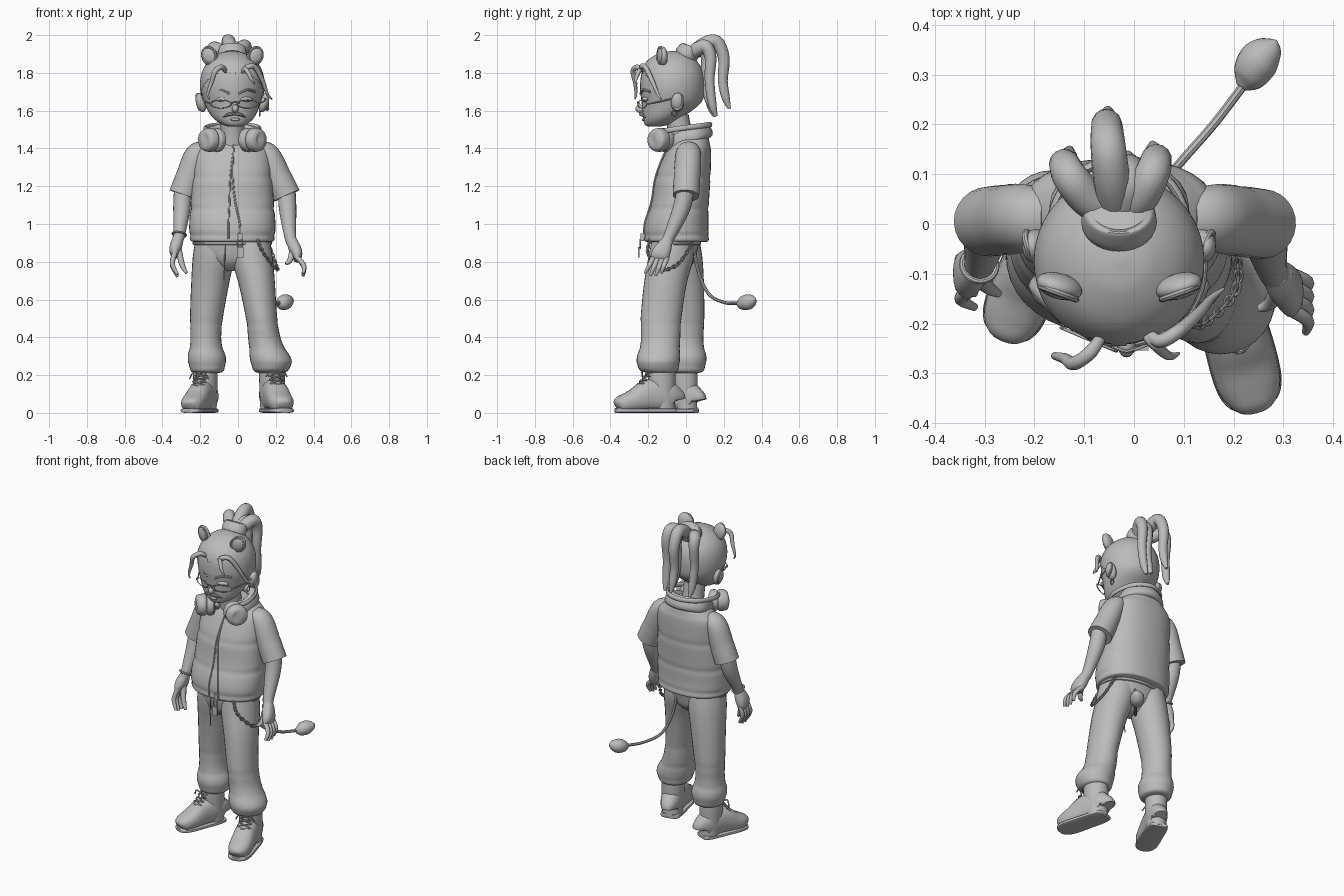
import bpy, bmesh, math
from mathutils import Vector

if "Cube" in bpy.data.objects:
    bpy.data.objects.remove(bpy.data.objects["Cube"], do_unlink=True)

clay = bpy.data.materials.new("plain_grey")
clay.use_nodes = True
clay.diffuse_color = (.5, .5, .5, 1)
clay.node_tree.nodes["Principled BSDF"].inputs["Base Color"].default_value = (.5, .5, .5, 1)
parts = []
SIDES = (("right", -1), ("left", 1))
MID = -.03  # the body's own centre line


def register(obj, name):
    obj.name = obj.data.name = name
    obj.data.materials.append(clay)
    parts.append(obj)
    return obj


def spline(stations, steps):
    """Smooth interpolation through stations of x, y, z and one or two radii."""
    keys = [Vector(s if len(s) == 5 else (*s, s[-1])) for s in stations]
    keys = [keys[0]] + keys + [keys[-1]]
    out = []
    for a, b, c, d in zip(keys, keys[1:], keys[2:], keys[3:]):
        for k in range(steps):
            t = k / steps
            out.append(b + (c - a) * (t / 2) + (a * 2 - b * 5 + c * 4 - d) * (t * t / 2)
                       + (b * 3 - a - c * 3 + d) * (t ** 3 / 2))
    return out + [keys[-1]]


def loft(name, stations, steps=5, sides=20, flat=False, up="X", power=2, pinch=(), depth=.022):
    """Skin of elliptical rings; flat rings stay level, others follow the path."""
    points = spline(stations, steps)
    centres = [Vector(p[:3]) for p in points]
    u = Vector((0, 0, 1)) if up == "Z" else Vector((1, 0, 0))
    bm = bmesh.new()
    rings = []
    for i, (p, c) in enumerate(zip(points, centres)):
        if flat:
            v = Vector((0, 1, 0))
        else:
            t = (centres[min(i + 1, len(centres) - 1)] - centres[max(i - 1, 0)]).normalized()
            u = (u - t * u.dot(t)).normalized()
            v = t.cross(u)
        fold = 1 - depth * sum(math.exp(-((c.z - h) / .015) ** 2) for h in pinch)
        ring = []
        for k in range(sides):
            angle = math.tau * k / sides
            co, si = math.cos(angle), math.sin(angle)
            a = math.copysign(abs(co) ** (2 / power), co) * max(p[3], .002) * fold
            b = math.copysign(abs(si) ** (2 / power), si) * max(p[4], .002) * fold
            ring.append(bm.verts.new(c + u * a + v * b))
        rings.append(ring)
    for low, high in zip(rings, rings[1:]):
        for k in range(sides):
            n = (k + 1) % sides
            bm.faces.new((low[k], low[n], high[n], high[k]))
    bm.faces.new(rings[0])
    bm.faces.new(rings[-1])
    bmesh.ops.recalc_face_normals(bm, faces=bm.faces)
    mesh = bpy.data.meshes.new(name)
    bm.to_mesh(mesh)
    bm.free()
    obj = bpy.data.objects.new(name, mesh)
    bpy.context.collection.objects.link(obj)
    return register(obj, name)


def tube(name, points, radius, **options):
    return loft(name, [(*p, radius) for p in points], sides=8, **options)


def blob(name, centre, size, turn=(0, 0, 0)):
    bpy.ops.mesh.primitive_uv_sphere_add(segments=20, ring_count=12, location=centre, rotation=turn)
    bpy.context.object.scale = size
    return register(bpy.context.object, name)


def ring(name, centre, major, minor, turn=(0, 0, 0), size=(1, 1, 1)):
    bpy.ops.mesh.primitive_torus_add(major_radius=major, minor_radius=minor, major_segments=24,
                                     minor_segments=8, location=centre, rotation=turn)
    bpy.context.object.scale = size
    return register(bpy.context.object, name)


def plate(name, centre, size):
    bpy.ops.mesh.primitive_cube_add(size=1, location=centre)
    bpy.context.object.scale = size
    return register(bpy.context.object, name)


# Head, hair cap with a cut hairline, neck
skull = [(-.02, -.17, 1.515, .03, .03), (-.02, -.15, 1.53, .07, .07), (-.025, -.12, 1.57, .115, .108),
         (MID, -.08, 1.64, .148, .155), (MID, -.075, 1.72, .165, .168), (MID, -.075, 1.8, .155, .16),
         (MID, -.075, 1.86, .118, .125), (MID, -.07, 1.9, .06, .065), (MID, -.07, 1.912, .005, .005)]
loft("head", skull, flat=True, sides=32)
cap = loft("hair_cap", [(x, y, z + .004, a + .006, b + .006) for x, y, z, a, b in skull],
           flat=True, sides=64, steps=8)
bm = bmesh.new()
bm.from_mesh(cap.data)
bare = []
for face in bm.faces:
    x, y, z = face.calc_center_median()
    hairline = 1.65 + max(-.07 - y, 0) * .95 - max(0, .035 - abs(x - MID)) if y < -.06 else 1.6
    if z < hairline:
        bare.append(face)
bmesh.ops.delete(bm, geom=bare, context="FACES")
bm.to_mesh(cap.data)
bm.free()
loft("neck", [(MID, -.01, 1.38, .075), (MID, -.03, 1.48, .064), (MID, -.05, 1.58, .064)], flat=True)

# Face, spectacles and both kinds of ears
blob("nose", (-.015, -.243, 1.61), (.018, .025, .022))
blob("lips", (-.015, -.222, 1.553), (.026, .012, .008))
tube("spectacle_bridge", [(-.04, -.247, 1.64), (-.015, -.256, 1.645), (.01, -.247, 1.64)], .004)
for side, s in SIDES:
    def at(x, y, z):
        return (-.02 + s * x, y, z)
    loft(f"{side}_moustache", [(*at(0, -.24, 1.583), .007), (*at(.03, -.238, 1.58), .009),
                               (*at(.06, -.215, 1.565), .003)], sides=8)
    blob(f"{side}_eye", at(.065, -.218, 1.66), (.034, .012, .013), (0, 0, s * .35))
    tube(f"{side}_eyebrow", [at(.025, -.24, 1.69), at(.07, -.226, 1.71), at(.11, -.19, 1.7)], .007)
    ring(f"{side}_spectacle_rim", at(.071, -.232, 1.635), .06, .004,
         (math.pi / 2, 0, s * .4), (1, .36, .8))
    tube(f"{side}_spectacle_arm", [at(.12, -.205, 1.635), at(.158, -.13, 1.65), at(.165, -.05, 1.67)], .004)
    blob(f"{side}_ear", (MID + s * .166, -.045, 1.643), (.027, .035, .052), (0, s * .25, 0))
    ring(f"{side}_ear_rim", (MID + s * .178, -.043, 1.646), .029, .007, (0, 1.4, s * -.3), (1.35, .95, 1))
    blob(f"{side}_bear_ear", (MID + s * .12, -.125, 1.888), (.046, .026, .055), (.1, s * .45, s * .35))
    ring(f"{side}_bear_ear_rim", (MID + s * .122, -.138, 1.893), .036, .007,
         (math.pi / 2, s * .45, s * .35), (1, 1.2, 1))
ring("earring", (.115, -.06, 1.585), .014, .003, (0, math.pi / 2, 0))

# Loose front locks
loft("right_lock", [(-.06, -.215, 1.8, .01), (-.085, -.255, 1.83, .014), (-.12, -.28, 1.81, .014),
                    (-.14, -.27, 1.75, .011), (-.16, -.265, 1.69, .007), (-.15, -.27, 1.66, .003)], sides=10)
loft("left_lock", [(.02, -.21, 1.8, .01), (.05, -.235, 1.83, .014), (.09, -.215, 1.83, .014),
                   (.13, -.18, 1.76, .012), (.155, -.15, 1.69, .008), (.18, -.13, 1.66, .003)], sides=10)
loft("short_lock", [(.02, -.215, 1.8, .01), (.04, -.24, 1.82, .012), (.07, -.265, 1.77, .009),
                    (.09, -.26, 1.74, .003)], sides=10)

# Ponytail of thick rolled strands held by a tie
loft("hair_tie", [(MID, -.005, 1.885, .072, .06), (MID, .005, 1.9, .076, .062), (MID, .025, 1.93, .07, .055),
                  (MID, .03, 1.94, .055, .045)], sides=28)


def strand(name, x, reach, peak, end):
    loft(name, [(MID + x * .2, .02, 1.89, .034), (MID + x * .6, reach * .45, peak - .015, .037),
                (MID + x * .9, reach * .8, peak, .035), (MID + x, reach, 1.88, .031),
                (MID + x, reach - .005, 1.76, .026), (MID + x * .95, reach + .01, end + .06, .022),
                (MID + x * .9, reach + .03, end, .008)], sides=14)


for label, x, reach, peak, end in (("middle", -.025, .2, 1.965, 1.61), ("right", -.11, .12, 1.93, 1.57),
                                   ("left", .075, .13, 1.94, 1.57), ("inner", .02, .11, 1.93, 1.6)):
    strand(f"{label}_strand", x, reach, peak, end)

# Padded vest, collar, zip
loft("vest", [(MID, -.05, .905, .205, .158), (MID, -.05, .92, .224, .172), (MID, -.05, 1, .228, .168),
              (MID, -.03, 1.12, .22, .152), (MID, -.015, 1.25, .21, .145), (MID, .012, 1.38, .198, .12),
              (MID, .025, 1.43, .16, .1), (MID, .03, 1.48, .095, .085)],
     flat=True, sides=40, steps=10, power=2.3, pinch=(.94, 1.08, 1.25))
collar = [(.07, -.09, 1.405), (.105, -.02, 1.45), (.1, .06, 1.48), (0, .108, 1.495)]
collar += [(-x, y, z) for x, y, z in collar[-2::-1]]
loft("collar", [(MID + x, y, z, .042, .028) for x, y, z in collar], up="Z", power=2.4)
for side, x in (("right", -.05), ("left", .01)):
    tube(f"{side}_zip_edge", [(-.022, -.065, 1.44), (-.025, -.11, 1.38), (-.03 + x * .2, -.161, 1.25),
                              (-.02 + x * .5, -.183, 1.12), (x, -.219, 1), (x, -.221, .92)], .005)
tube("drawstring", [(-.07, -.17, .92), (-.07, -.18, .82), (-.075, -.17, .7)], .003)
plate("zip_slider", (.01, -.232, .93), (.025, .018, .04))
ring("zip_ring", (.01, -.242, .895), .014, .004, (math.pi / 2, 0, 0), (1, 1.5, 1))
plate("zip_tag", (.012, -.25, .85), (.034, .009, .055))

# Headphones resting around the neck
band = [(.115, -.13, 1.49), (.145, -.04, 1.505), (.105, .08, 1.52), (0, .13, 1.527)]
band += [(-x, y, z) for x, y, z in band[-2::-1]]
loft("headphone_band", [(MID + x, y, z, .014, .009) for x, y, z in band], up="Z", sides=10)
for side, s in SIDES:
    def cup(x, y, r):
        return (MID + s * x, y, 1.445, r)
    loft(f"{side}_ear_cushion", [cup(.062, -.1, .045), cup(.07, -.105, .06), cup(.093, -.125, .062),
                                 cup(.102, -.133, .05)], up="Z", sides=28)
    loft(f"{side}_ear_cup", [cup(.1, -.13, .052), cup(.11, -.137, .063), cup(.138, -.155, .06),
                             cup(.15, -.165, .045), cup(.152, -.167, .01)], up="Z", sides=28)

# Hips, trousers and belt
loft("hips", [(MID, -.055, .75, .05, .05), (MID, -.055, .8, .13, .1), (MID, -.055, .87, .19, .118),
              (MID, -.05, .94, .2, .13)], flat=True, sides=28)
ring("belt", (MID, -.055, .9), .2, .012, size=(1, .64, 1))
loft("right_trouser_leg", [(-.125, -.04, .92, .1, .11), (-.13, -.03, .82, .11, .117),
                           (-.148, -.013, .68, .1, .108), (-.167, 0, .5, .087, .097),
                           (-.17, 0, .38, .082, .092), (-.165, 0, .29, .101, .108),
                           (-.163, 0, .225, .088, .095), (-.165, 0, .21, .06, .06)],
     flat=True, sides=28, steps=8, pinch=(.47, .34, .25))
loft("left_trouser_leg", [(.068, -.07, .92, .1, .11), (.074, -.08, .82, .11, .12),
                          (.1, -.11, .68, .096, .113), (.125, -.132, .5, .083, .108),
                          (.143, -.135, .38, .088, .104), (.174, -.147, .28, .11, .115),
                          (.174, -.143, .225, .092, .1), (.175, -.13, .21, .06, .06)],
     flat=True, sides=28, steps=8, pinch=(.47, .34, .25))

# Laced boots, modelled straight and turned outward
boot = [(0, .058, .06, .055, .035), (0, .05, .07, .065, .05), (0, 0, .088, .083, .06),
        (0, -.08, .085, .08, .062), (0, -.15, .062, .058, .064), (0, -.2, .049, .046, .06),
        (0, -.23, .042, .037, .046), (0, -.243, .035, .02, .025)]
for side, place, turn, size in (("right", (-.17, 0, 0), -.38, 1), ("left", (.178, -.12, 0), .26, 1.06)):
    shoe = [loft(f"{side}_boot", boot, up="Z", power=2.4),
            loft(f"{side}_sole", [(x, y * 1.01, .012, .012, w + .002) for x, y, z, h, w in boot],
                 up="Z", power=4),
            loft(f"{side}_boot_shaft", [(0, .003, .012, .055, .058), (0, -.003, .08, .06, .062),
                                        (0, -.008, .17, .064, .07), (0, -.008, .24, .064, .068)],
                 flat=True, sides=28)]
    for k in range(6):
        y, z = -.08 - .015 * k, .2 - .018 * k
        for s in (-1, 1):
            shoe.append(tube(f"{side}_lace", [(s * -.035, y + .012, z), (0, y - .008, z - .002),
                                              (s * .038, y, z - .018)], .004, steps=3))
    for s in (-1, 1):
        shoe.append(tube(f"{side}_lace_bow", [(0, -.085, .2), (s * .03, -.1, .215), (s * .055, -.095, .18)], .004))
    for obj in shoe:
        obj.location, obj.rotation_euler, obj.scale = place, (0, 0, turn), (size,) * 3


# Sleeves, forearms and hands
def arm(side, s, shoulder, elbow, wrist, palm, tips, thumb):
    a, b, w, p = (Vector(v) for v in (shoulder, elbow, wrist, palm))
    m = a.lerp(b, .5)
    loft(f"{side}_sleeve", [(a.x - s * .05, a.y, a.z + .03, .045, .055), (*a, .062, .068),
                            (*m, .07, .071), (*b, .074, .07)], sides=24, pinch=(1.25,))
    loft(f"{side}_forearm", [(b.x, b.y, b.z + .04, .046), (b.x + s * .005, b.y - .025, b.z - .07, .046),
                             (*w, .031), (*w.lerp(p, .4), .031)])
    loft(f"{side}_palm", [(*w.lerp(p, .2), .027, .03), (*w.lerp(p, .6), .032, .042), (*p, .029, .048),
                          (p.x, p.y - .01, p.z - .03, .017, .044)], power=2.4)
    for k in range(4):
        offset = k - 1.5
        base = p + Vector((0, offset * .024, -.015))
        tip = Vector(tips) + Vector((0, offset * .028, abs(offset) * .012))
        bend = base.lerp(tip, .5) + Vector((s * .02, 0, 0))
        loft(f"{side}_finger", [(*base, .014), (*bend, .013), (*tip, .008)], sides=10)
    loft(f"{side}_thumb", [(*w.lerp(p, .5), .018), (*p.lerp(Vector(thumb), .6), .015), (*thumb, .008)], sides=10)


arm("right", -1, (-.22, .012, 1.365), (-.292, .005, 1.155), (-.31, -.08, .95), (-.335, -.1, .86),
    (-.32, -.125, .715), (-.272, -.14, .74))
arm("left", 1, (.16, .012, 1.365), (.258, 0, 1.15), (.277, -.09, .93), (.312, -.135, .84),
    (.345, -.175, .72), (.252, -.17, .79))
ring("bracelet", (-.311, -.083, .945), .035, .006, (-.4, .15, 0))

# Hip chain of alternating links
links = spline([(.1, -.19, .92, 0), (.14, -.2, .84, 0), (.205, -.13, .76, 0), (.2, -.04, .79, 0),
                (.165, .03, .89, 0)], 7)
for k, (here, ahead) in enumerate(zip(links, links[1:])):
    way = Vector(ahead[:3]) - Vector(here[:3])
    link = ring("chain_link", here[:3], .009, .003, size=(1.4, .9, 1))
    link.rotation_euler = way.to_track_quat("X", "Y" if k % 2 else "Z").to_euler()

# Tail with a tufted tip
tube("tail", [(.03, .04, .88), (.05, .068, .74), (.09, .12, .63), (.16, .2, .585), (.225, .285, .58)], .009)
loft("tail_tuft", [(.215, .275, .58, .012), (.23, .295, .58, .034), (.252, .33, .588, .041),
                   (.275, .355, .598, .026), (.285, .368, .604, .004)])

# Smooth shading with sharp creases kept
bpy.ops.object.select_all(action="DESELECT")
for obj in parts:
    obj.select_set(True)
bpy.context.view_layer.objects.active = parts[0]
bpy.ops.object.shade_smooth_by_angle(angle=math.radians(40))
